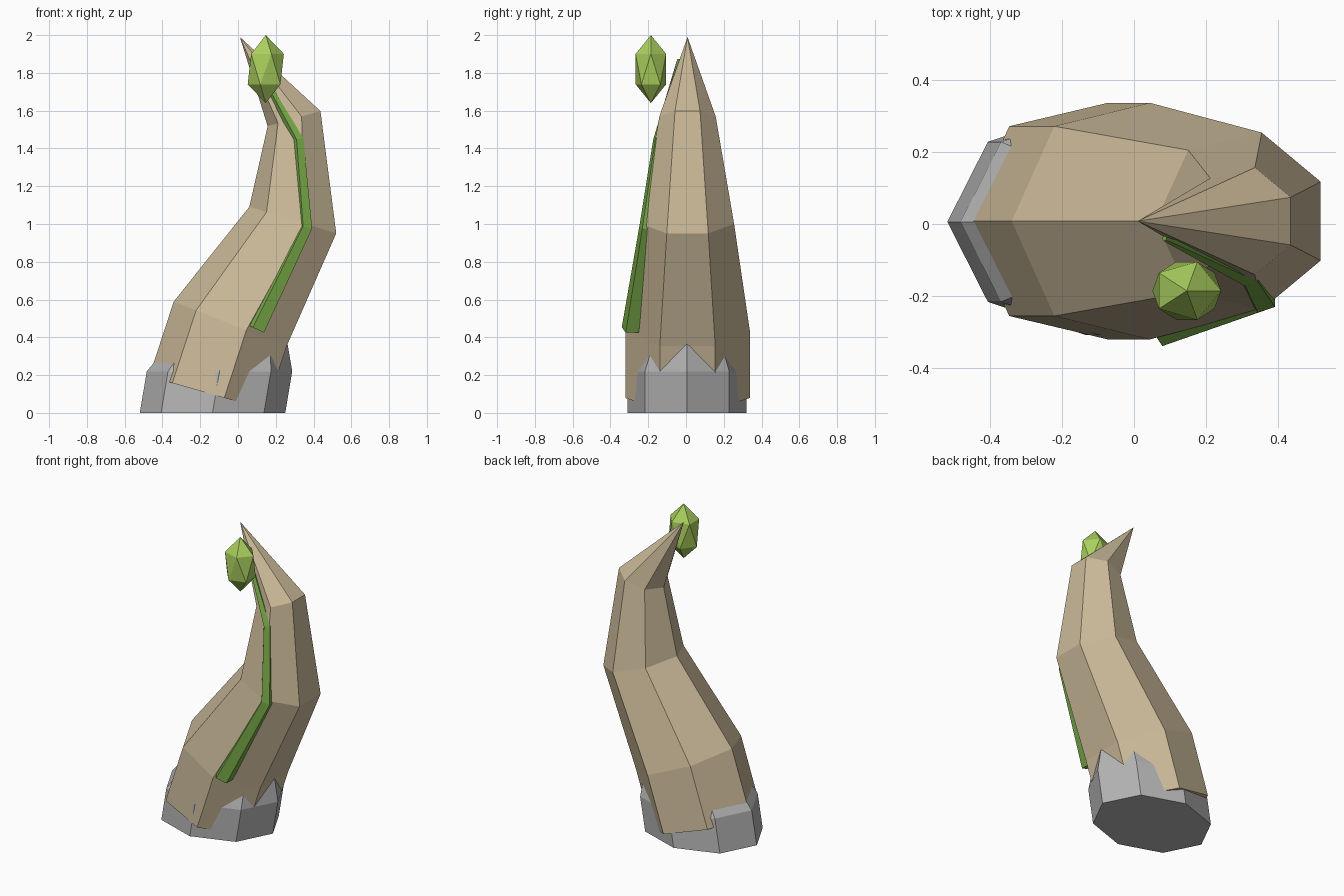
import bpy, bmesh, math
from mathutils import Vector

if "Cube" in bpy.data.objects:
    bpy.data.objects.remove(bpy.data.objects["Cube"])


def material(name, rgb):
    m = bpy.data.materials.new(name)
    m.diffuse_color = (*rgb, 1)
    m.use_nodes = True
    m.node_tree.nodes["Principled BSDF"].inputs["Base Color"].default_value = m.diffuse_color
    return m


tan = material("horn tan", (0.60, 0.49, 0.32))
grey = material("stone grey", (0.46, 0.46, 0.46))
dark_green = material("vine green", (0.18, 0.38, 0.06))
light_green = material("bud green", (0.40, 0.62, 0.11))


def finish(name, bm, mat):
    bmesh.ops.recalc_face_normals(bm, faces=bm.faces)
    me = bpy.data.meshes.new(name)
    bm.to_mesh(me)
    bm.free()
    me.materials.append(mat)
    ob = bpy.data.objects.new(name, me)
    bpy.context.collection.objects.link(ob)
    return ob


def loft(name, sides, rings, mat, tip=None):
    """Rings are (x, y, z, radius_x, radius_y, tilt in degrees about y)."""
    bm = bmesh.new()
    loops = []
    for x, y, z, rx, ry, tilt in rings:
        t = math.radians(tilt)
        u = Vector((math.cos(t), 0, -math.sin(t)))
        loop = []
        for i in range(sides):
            a = math.pi + math.tau * i / sides
            p = Vector((x, y, z)) + u * rx * math.cos(a)
            p.y += ry * math.sin(a)
            loop.append(bm.verts.new(p))
        loops.append(loop)
    for a, b in zip(loops, loops[1:]):
        for i in range(sides):
            j = (i + 1) % sides
            bm.faces.new((a[i], a[j], b[j], b[i]))
    bm.faces.new(loops[0])
    if tip:
        apex = bm.verts.new(tip)
        for i in range(sides):
            bm.faces.new((loops[-1][i], loops[-1][(i + 1) % sides], apex))
    else:
        bm.faces.new(loops[-1])
    return finish(name, bm, mat)


# Curved seven-sided horn
loft("horn", 7, [
    (-0.145, 0.008, 0.10, 0.338, 0.338, 16),
    (-0.026, 0.008, 0.465, 0.338, 0.338, 21.5),
    (0.302, 0.008, 1.017, 0.253, 0.253, 17),
    (0.304, 0.008, 1.56, 0.153, 0.153, -16),
], tan, tip=(0.01, 0.008, 1.99))

# Leaning octagonal stone collar with a sloped rim
loft("stone_base", 8, [
    (-0.135, 0.006, 0.0, 0.385, 0.315, 0),
    (-0.098, 0.006, 0.22, 0.385, 0.315, 0),
    (-0.032, 0.006, 0.42, 0.285, 0.233, 0),
], grey)

# Vine running up the front of the horn
loft("vine", 5, [
    (0.095, -0.285, 0.445, 0.058, 0.058, 26),
    (0.358, -0.205, 0.985, 0.044, 0.044, 15),
    (0.32, -0.142, 1.45, 0.033, 0.033, -10),
    (0.085, -0.04, 1.87, 0.008, 0.008, -30),
], dark_green)

# Faceted bud floating near the tip
bm = bmesh.new()
bmesh.ops.create_icosphere(bm, subdivisions=1, radius=1)
bmesh.ops.scale(bm, vec=(0.107, 0.095, 0.18), verts=bm.verts)
bmesh.ops.translate(bm, vec=(0.147, -0.186, 1.82), verts=bm.verts)
finish("bud", bm, light_green)
